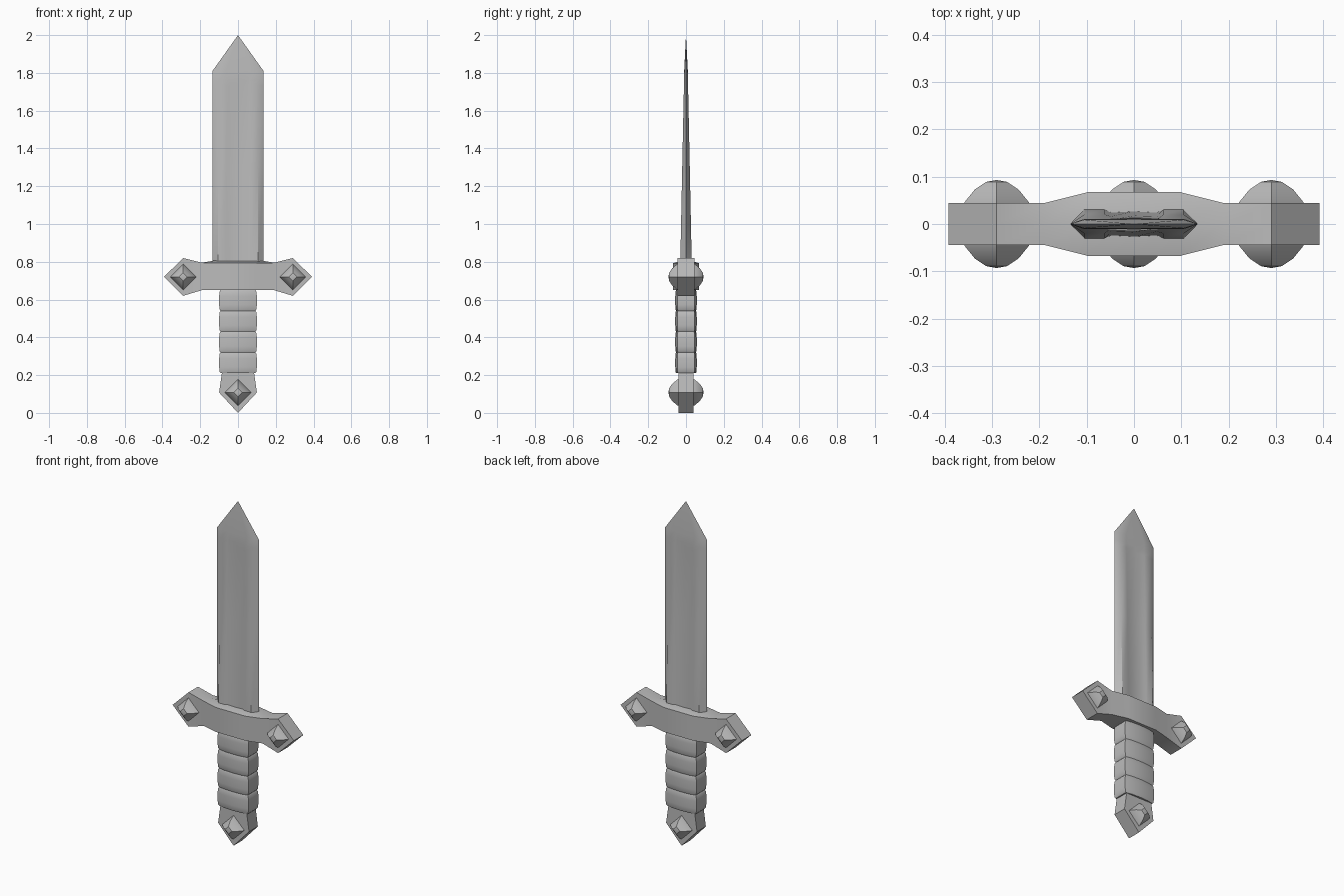
import bpy, bmesh, math

if "Cube" in bpy.data.objects:
    bpy.data.objects.remove(bpy.data.objects["Cube"])

steel = bpy.data.materials.new("steel_grey")
steel.diffuse_color = (0.5, 0.5, 0.5, 1)
steel.use_nodes = True
steel.node_tree.nodes["Principled BSDF"].inputs["Base Color"].default_value = steel.diffuse_color


def loft(name, rings, smooth=30):
    """Skin a list of equal-length point rings and cap both ends."""
    bm = bmesh.new()
    vs = [[bm.verts.new(p) for p in ring] for ring in rings]
    n = len(vs[0])
    for a, b in zip(vs, vs[1:]):
        for i in range(n):
            j = (i + 1) % n
            bm.faces.new((a[i], a[j], b[j], b[i]))
    bm.faces.new(vs[0][::-1])
    bm.faces.new(vs[-1])
    bmesh.ops.remove_doubles(bm, verts=bm.verts, dist=0.0004)
    bmesh.ops.recalc_face_normals(bm, faces=bm.faces)
    me = bpy.data.meshes.new(name)
    bm.to_mesh(me)
    bm.free()
    me.materials.append(steel)
    ob = bpy.data.objects.new(name, me)
    bpy.context.collection.objects.link(ob)
    if smooth:
        bpy.ops.object.select_all(action='DESELECT')
        ob.select_set(True)
        bpy.context.view_layer.objects.active = ob
        bpy.ops.object.shade_smooth_by_angle(angle=math.radians(smooth))
    return ob


def mirrored(quarter):
    """Complete a closed loop from its +x, +y quarter (ordered from +x to x=0)."""
    half = quarter + [(-x, y) for x, y in reversed(quarter[:-1])]
    return half + [(x, -y) for x, y in reversed(half[1:-1])]


# Blade: bevelled edges, shallow central groove, thinning towards the point
def blade_ring(z, w, t, groove):
    q = [(0.135 * w, 0), (0.105 * w, t), (0.062 * w, t),
         (0.048 * w, t * groove), (0, t * (groove + 0.08))]
    return [(x, y, z) for x, y in mirrored(q)]


loft("blade", [blade_ring(0.76, 1, 0.031, 0.8), blade_ring(1.3, 1, 0.02, 0.8),
               blade_ring(1.73, 1, 0.011, 0.8), blade_ring(1.76, 1, 0.0105, 1),
               blade_ring(1.81, 1, 0.009, 1), blade_ring(2.0, 0.001, 0.0001, 1)])

# Crossguard: thicker in the middle, diamond ends, low ridge along the top
stations = [(0.392, 0.044, 0.72, 0.72, 0.72), (0.29, 0.044, 0.62, 0.82, 0.82),
            (0.19, 0.044, 0.65, 0.795, 0.795), (0.095, 0.068, 0.65, 0.793, 0.812)]
stations += [(-x, *rest) for x, *rest in reversed(stations)]
loft("crossguard", [[(x, -y, lo), (x, y, lo), (x, y, hi), (x, 0, ridge), (x, -y, hi)]
                    for x, y, lo, hi, ridge in stations], 25)

# Grip: four bulging bands separated by narrow grooves
rings = []
for k in range(4):
    for f, s in ((0, 0.92), (0.06, 0.97), (0.3, 1.0), (0.7, 1.0), (0.94, 0.97)):
        rings.append((0.21 + 0.11 * (k + f), s))
rings.append((0.65, 0.92))
grip_q = [(0.1, 0.0), (0.1, 0.046), (0.06, 0.054), (0, 0.057)]
loft("grip", [[(x * s, y * s, z) for x, y in mirrored(grip_q)] for z, s in rings], 35)

# Pommel: flat-faced block with a pointed base
outline = [(-0.085, 0.213), (0.085, 0.213), (0.1, 0.108), (0, 0.0), (-0.1, 0.108)]
loft("pommel", [[(x, y, z) for x, z in outline] for y in (-0.041, 0.041)], 0)

# Studs: four-sided rounded pyramids on both faces of the guard ends and pommel
stud_profile = [(0.071, 0.035), (0.068, 0.046), (0.046, 0.073), (0.022, 0.089), (0.0001, 0.093)]
for label, cx, cz in (("left", -0.29, 0.72), ("right", 0.29, 0.72), ("pommel", 0, 0.108)):
    for face, side in (("front", -1), ("back", 1)):
        loft(f"{label}_{face}_stud",
             [[(cx + r, side * y, cz), (cx, side * y, cz + r),
               (cx - r, side * y, cz), (cx, side * y, cz - r)] for r, y in stud_profile], 28)
